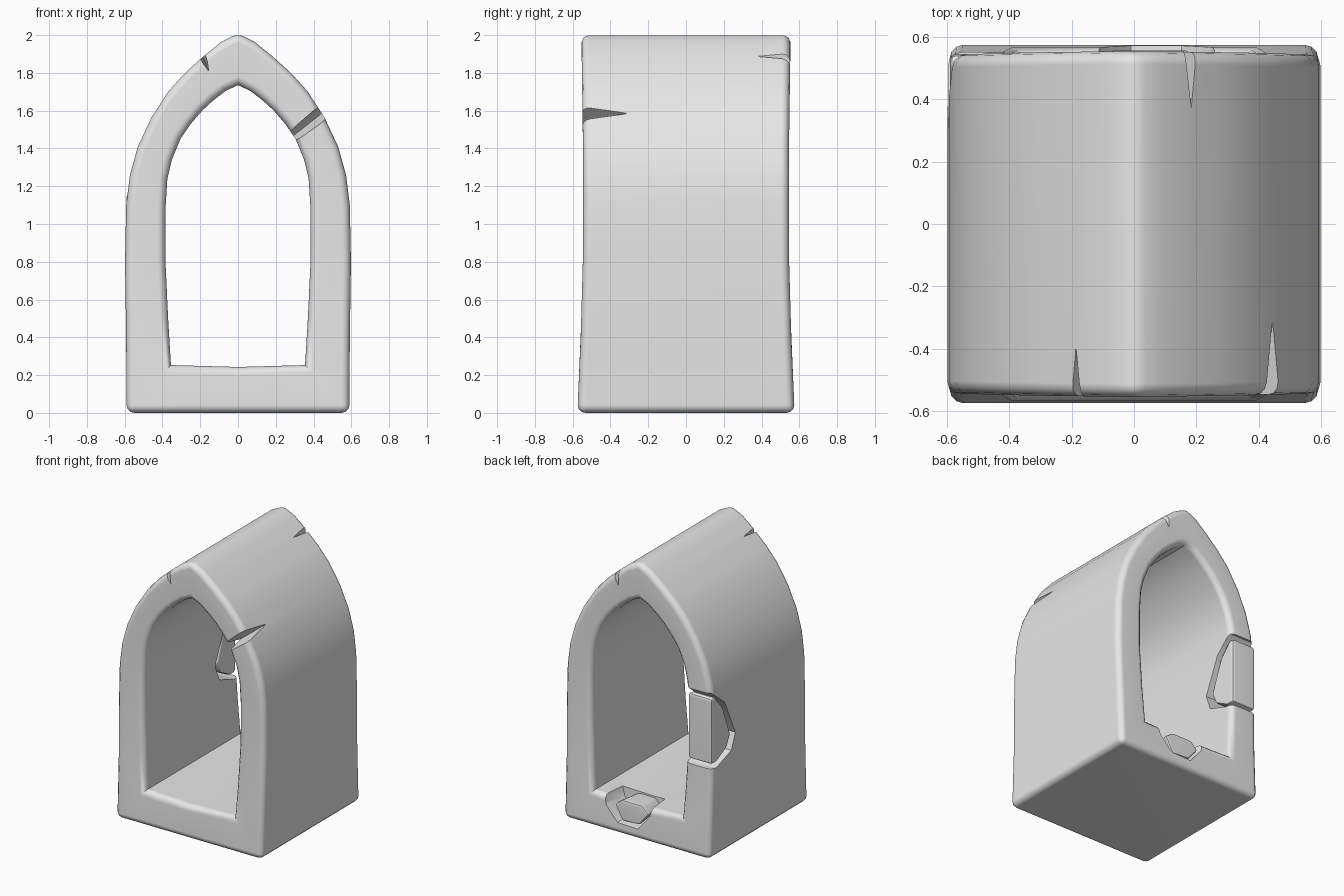
import bpy
import bmesh
from mathutils import Vector

cube = bpy.data.objects.get("Cube")
if cube:
    bpy.data.objects.remove(cube)

stone = bpy.data.materials.new("grey_stone")
stone.use_nodes = True
GREY = (0.8, 0.8, 0.8, 1)
stone.diffuse_color = GREY
stone.node_tree.nodes["Principled BSDF"].inputs["Base Color"].default_value = GREY


def make_object(name, bm):
    bmesh.ops.recalc_face_normals(bm, faces=bm.faces)
    mesh = bpy.data.meshes.new(name)
    bm.to_mesh(mesh)
    bm.free()
    mesh.materials.append(stone)
    obj = bpy.data.objects.new(name, mesh)
    bpy.context.collection.objects.link(obj)
    return obj


def round_edges(bm, edges, width, segments):
    bmesh.ops.bevel(bm, geom=edges, offset=width, offset_type='OFFSET',
                    segments=segments, profile=0.5, affect='EDGES', clamp_overlap=True)


def hull(name, points, bevel=0):
    bm = bmesh.new()
    for p in points:
        bm.verts.new(p)
    bmesh.ops.convex_hull(bm, input=bm.verts[:])
    bmesh.ops.dissolve_limit(bm, angle_limit=0.03, verts=bm.verts[:], edges=bm.edges[:])
    bmesh.ops.recalc_face_normals(bm, faces=bm.faces)
    if bevel:
        round_edges(bm, bm.edges[:], bevel, 2)
    return make_object(name, bm)


def finish(obj):
    bpy.ops.object.select_all(action='DESELECT')
    obj.select_set(True)
    bpy.context.view_layer.objects.active = obj
    bpy.ops.object.shade_smooth_by_angle(angle=0.7)
    mod = obj.modifiers.new("even_shading", 'WEIGHTED_NORMAL')
    mod.keep_sharp = True


def half_depth(z):
    """The end faces flare at the foot and slightly at the crown."""
    return 0.545 + 0.03 * max(0, 1 - z / 0.9) ** 1.5 + 0.015 * max(0, z - 1.4)


def mirrored(half):
    """Closed loop from a right half that runs from bottom centre to apex."""
    return half + [(-x, z) for x, z in reversed(half[1:-1])]


# Arch profile: outer and inner halves with matching points
outer = mirrored([(0, 0), (0.59, 0), (0.592, 0.4), (0.598, 0.8), (0.592, 1.1), (0.572, 1.26),
                  (0.53, 1.41), (0.46, 1.56), (0.37, 1.70), (0.28, 1.80), (0.18, 1.89),
                  (0.09, 1.963), (0, 2.01)])
inner = mirrored([(0, 0.243), (0.355, 0.253), (0.37, 0.5), (0.384, 0.8), (0.384, 1.08),
                  (0.374, 1.24), (0.35, 1.34), (0.305, 1.45), (0.25, 1.53), (0.19, 1.6),
                  (0.13, 1.655), (0.065, 1.705), (0, 1.735)])

# Arched tunnel body
bm = bmesh.new()
rings = {}
for side in (-1, 1):
    for kind, loop in (("out", outer), ("in", inner)):
        rings[kind, side] = [bm.verts.new((x, side * half_depth(z), z)) for x, z in loop]
count = len(outer)
for i in range(count):
    j = (i + 1) % count
    for a, b in ((("out", -1), ("in", -1)), (("out", 1), ("in", 1)),
                 (("out", -1), ("out", 1)), (("in", -1), ("in", 1))):
        bm.faces.new((rings[a][i], rings[a][j], rings[b][j], rings[b][i]))
bmesh.ops.recalc_face_normals(bm, faces=bm.faces)
inside = set(rings["in", -1] + rings["in", 1])
worn = []
for e in bm.edges:
    a, b = e.verts
    lengthwise = abs(a.co.y - b.co.y) > 0.5
    if e.calc_face_angle() > 0.6 and not (lengthwise and a in inside):
        worn.append(e)
round_edges(bm, worn, 0.042, 3)
body = make_object("arch_tunnel", bm)


def crack(name, side, top, root, width, root_width, reach, root_reach):
    """Wedge that opens on an end face and narrows along the tunnel."""
    t = Vector((top[0], 0, top[1]))
    r = Vector((root[0], 0, root[1]))
    across = (t - r).normalized().cross(Vector((0, 1, 0)))
    end = Vector((0, side * 0.62, 0))
    points = [t + end + across * width / 2, t + end - across * width / 2,
              t + Vector((0, side * reach, 0)), r + Vector((0, side * root_reach, 0))]
    points += [r + end + across * s * root_width / 2 for s in (-1, 1)] if root_width else [r + end]
    return hull(name, points)


def prism(name, outline, near, far, place, shrink=1, bevel=0):
    """Outline pushed between two levels, the near end optionally smaller."""
    cx = sum(p[0] for p in outline) / len(outline)
    cz = sum(p[1] for p in outline) / len(outline)
    points = [place(a, b, far) for a, b in outline]
    points += [place(cx + (a - cx) * shrink, cz + (b - cz) * shrink, near) for a, b in outline]
    return hull(name, points, bevel)


def on_side(y, z, x):
    return (x, y, z)


def on_back(x, z, y):
    return (x, y, z)


# Cracks and the two broken-out pockets at the back
cutters = [
    crack("shoulder_crack", -1, (0.50, 1.63), (0.24, 1.425), 0.11, 0.08, 0.28, 0.42),
    crack("shoulder_crack_lip", -1, (0.50, 1.63), (0.24, 1.425), 0.20, 0.10, 0.50, 0.52),
    crack("front_crown_crack", -1, (-0.205, 1.93), (-0.155, 1.81), 0.065, 0, 0.33, 0.5),
    crack("back_crown_crack", 1, (0.195, 1.93), (0.16, 1.80), 0.075, 0, 0.31, 0.5),
    prism("side_pocket", [(0.7, 1.2), (0.53, 1.2), (0.40, 1.09), (0.285, 0.83), (0.33, 0.715),
                          (0.50, 0.655), (0.7, 0.655)], -0.7, -0.3, on_side),
    prism("floor_pocket", [(0.29, 0.32), (0.255, 0.18), (0.156, 0.075), (-0.014, 0.07),
                           (-0.115, 0.19), (-0.14, 0.32)], 0.38, 0.66, on_back, 0.85),
]
bpy.context.view_layer.objects.active = body
for cutter in cutters:
    cutter.hide_render = True
    mod = body.modifiers.new(cutter.name, 'BOOLEAN')
    mod.operation = 'DIFFERENCE'
    mod.solver = 'EXACT'
    mod.object = cutter
    bpy.ops.object.modifier_apply(modifier=mod.name)
for cutter in cutters:
    bpy.data.objects.remove(cutter)

# Loose stones resting in the pockets
side_stone = prism("side_stone", [(0.545, 1.165), (0.50, 1.165), (0.41, 1.06), (0.32, 0.83),
                                  (0.365, 0.745), (0.48, 0.685), (0.545, 0.685)],
                   -0.59, -0.395, on_side, 1, 0.022)
floor_stone = prism("floor_stone", [(0.19, 0.2), (0.13, 0.09), (-0.01, 0.095), (-0.09, 0.19),
                                    (-0.03, 0.245), (0.13, 0.245)],
                    0.36, 0.555, on_back, 0.8, 0.018)

for obj in (body, side_stone, floor_stone):
    finish(obj)
